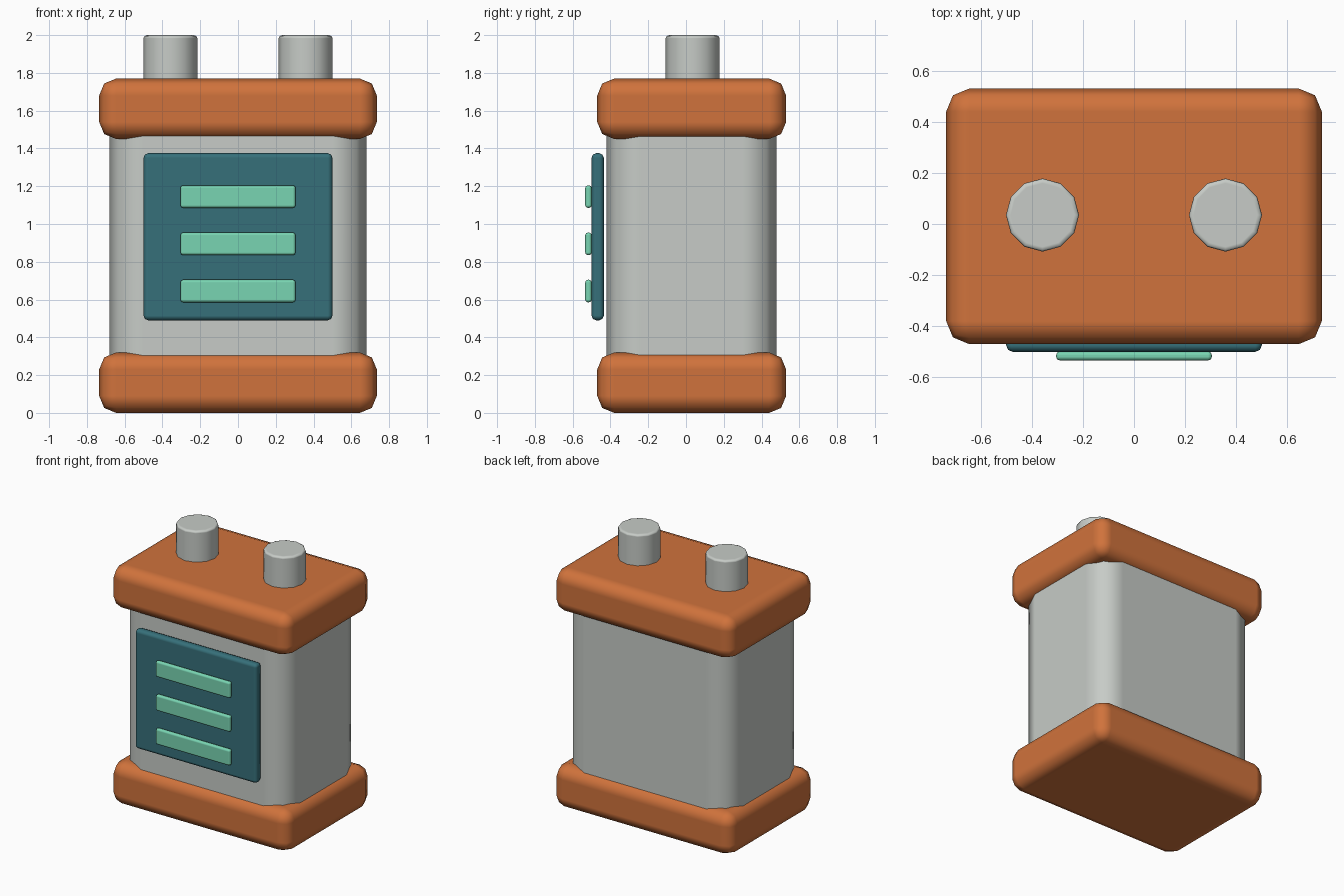
import bpy, math

if "Cube" in bpy.data.objects:
    bpy.data.objects.remove(bpy.data.objects["Cube"], do_unlink=True)


def material(name, rgb):
    m = bpy.data.materials.new(name)
    m.use_nodes = True
    m.diffuse_color = (*rgb, 1)
    m.node_tree.nodes["Principled BSDF"].inputs["Base Color"].default_value = (*rgb, 1)
    return m


orange = material("orange", (0.63, 0.17, 0.045))
grey = material("light_grey", (0.57, 0.60, 0.57))
teal = material("dark_teal", (0.037, 0.162, 0.195))
mint = material("mint_green", (0.19, 0.66, 0.445))


def finish(name, mat, bevel):
    """Name, colour and softly round the active object."""
    ob = bpy.context.object
    ob.name = ob.data.name = name
    ob.data.materials.append(mat)
    bpy.ops.object.shade_smooth()
    mod = ob.modifiers.new("rounded_edges", "BEVEL")
    mod.width = bevel
    mod.segments = 2
    mod.limit_method = "ANGLE"
    mod.angle_limit = math.radians(40)
    mod.harden_normals = True
    return ob


def box(name, mat, low, high, bevel):
    centre = [(a + b) / 2 for a, b in zip(low, high)]
    bpy.ops.mesh.primitive_cube_add(size=1, location=centre)
    bpy.context.object.scale = [b - a for a, b in zip(low, high)]
    bpy.ops.object.transform_apply(location=False, rotation=False, scale=True)
    return finish(name, mat, bevel)


# Casing, its ends hidden inside the two caps
box("body", grey, (-0.68, -0.42, 0.1), (0.68, 0.48, 1.67), 0.18)
for name, z in (("bottom_cap", 0), ("top_cap", 1.45)):
    box(name, orange, (-0.735, -0.47, z), (0.735, 0.53, z + 0.32), 0.09)

# Front panel with three raised bars
box("front_panel", teal, (-0.5, -0.5, 0.49), (0.5, -0.435, 1.375), 0.025)
for i in range(3):
    z = 0.585 + 0.25 * i
    box(f"panel_bar_{i + 1}", mint, (-0.305, -0.534, z), (0.305, -0.499, z + 0.12), 0.015)

# Round terminals on top
for name, x in (("right_terminal", -0.358), ("left_terminal", 0.358)):
    bpy.ops.mesh.primitive_cylinder_add(vertices=12, radius=0.143, depth=0.4,
                                        location=(x, 0.035, 1.8))
    finish(name, grey, 0.018)
